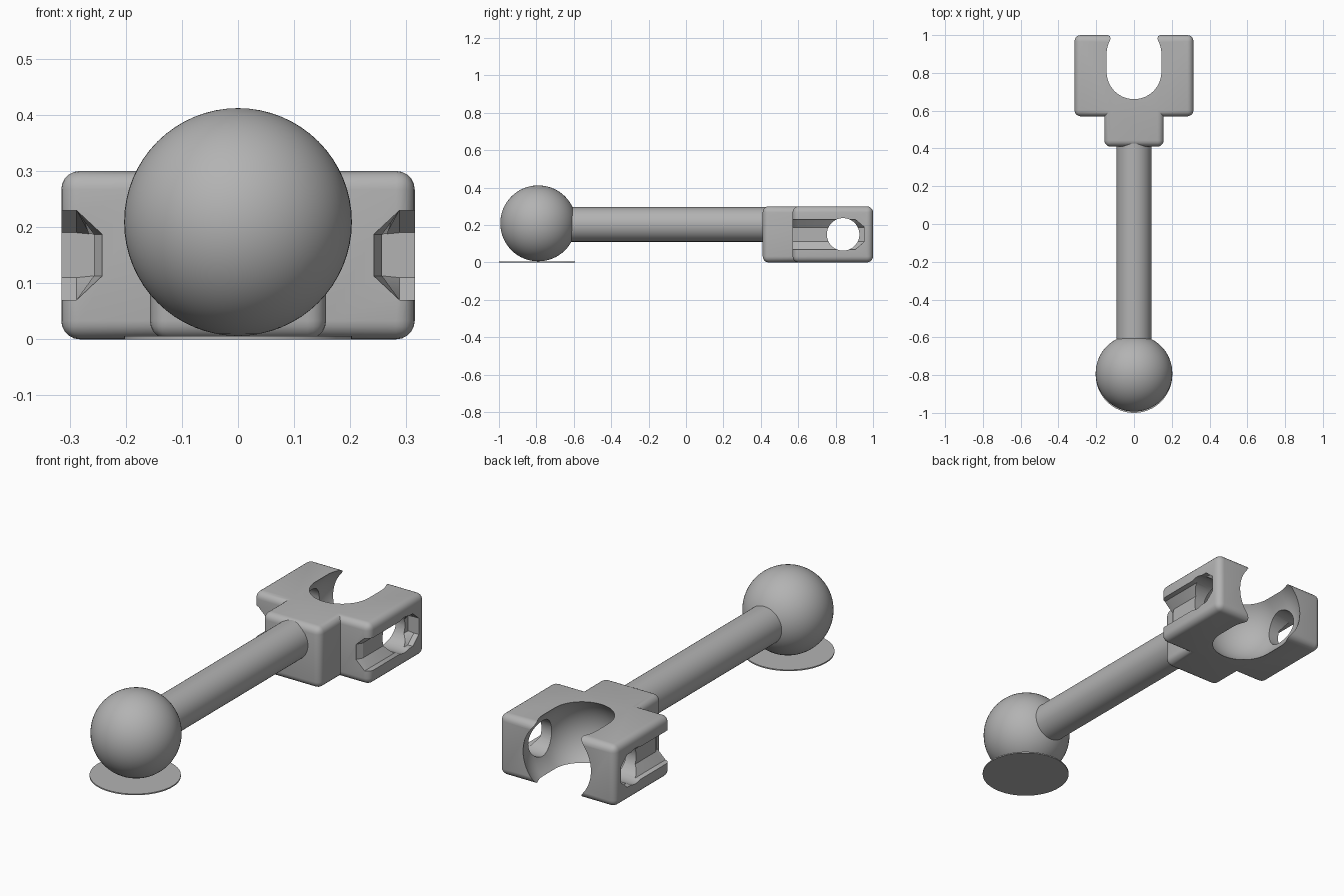
import bpy, bmesh, math
from mathutils import Matrix, Vector

cube = bpy.data.objects.get("Cube")
if cube:
    bpy.data.objects.remove(cube, do_unlink=True)

grey = bpy.data.materials.new("neutral_grey")
grey.use_nodes = True
grey.diffuse_color = (0.45, 0.45, 0.45, 1)
grey.node_tree.nodes["Principled BSDF"].inputs["Base Color"].default_value = grey.diffuse_color


def add_object(name, bm):
    bmesh.ops.recalc_face_normals(bm, faces=bm.faces)
    mesh = bpy.data.meshes.new(name)
    bm.to_mesh(mesh)
    bm.free()
    mesh.materials.append(grey)
    obj = bpy.data.objects.new(name, mesh)
    bpy.context.collection.objects.link(obj)
    return obj


def smooth(obj, degrees=30):
    bpy.ops.object.select_all(action="DESELECT")
    obj.select_set(True)
    bpy.context.view_layer.objects.active = obj
    bpy.ops.object.shade_smooth_by_angle(angle=math.radians(degrees))


def cylinder(name, center, radius, depth, axis, segments=64):
    bm = bmesh.new()
    turn = Vector((0, 0, 1)).rotation_difference(Vector(axis)).to_matrix().to_4x4()
    bmesh.ops.create_cone(bm, cap_ends=True, segments=segments, radius1=radius, radius2=radius,
                          depth=depth, matrix=Matrix.Translation(center) @ turn)
    return add_object(name, bm)


def cut(obj, cutter):
    mod = obj.modifiers.new("cut_" + cutter.name, "BOOLEAN")
    mod.operation = "DIFFERENCE"
    mod.solver = "EXACT"
    mod.object = cutter
    bpy.context.view_layer.objects.active = obj
    bpy.ops.object.modifier_apply(modifier=mod.name)
    bpy.data.objects.remove(cutter, do_unlink=True)


# Ball, with the thin disc below it
bm = bmesh.new()
bmesh.ops.create_uvsphere(bm, u_segments=64, v_segments=32, radius=0.203,
                          matrix=Matrix.Translation((0, -0.79, 0.209)))
smooth(add_object("ball", bm))
smooth(cylinder("base_disc", (0, -0.797, 0.003), 0.203, 0.006, (0, 0, 1)))

# Shaft
smooth(cylinder("shaft", (0, -0.1, 0.203), 0.0925, 1.06, (0, 1, 0)))

# Socket block: T-shaped outline, extruded, outer edges rounded
WIDE, NECK, TOP, STEP = 0.315, 0.157, 0.3, 0.57
half = [(NECK, 0.41), (NECK, STEP), (WIDE, STEP), (WIDE, 1.0)]
outline = half + [(-x, y) for x, y in reversed(half)]
bm = bmesh.new()
face = bm.faces.new([bm.verts.new((x, y, 0)) for x, y in outline])
new = bmesh.ops.extrude_face_region(bm, geom=[face])["geom"]
bmesh.ops.translate(bm, verts=[v for v in new if isinstance(v, bmesh.types.BMVert)], vec=(0, 0, TOP))
bmesh.ops.recalc_face_normals(bm, faces=bm.faces)
bmesh.ops.bevel(bm, geom=[e for e in bm.edges if e.is_convex], offset=0.033, offset_type="OFFSET",
                segments=5, profile=0.5, affect="EDGES", clamp_overlap=True)
block = add_object("socket_block", bm)

# Rounded socket opening towards the back: a sphere stretched along y
bm = bmesh.new()
bmesh.ops.create_uvsphere(bm, u_segments=64, v_segments=32, radius=0.209)
bmesh.ops.rotate(bm, verts=bm.verts, matrix=Matrix.Rotation(math.pi / 2, 3, "X"))
bmesh.ops.bisect_plane(bm, geom=bm.verts[:] + bm.edges[:] + bm.faces[:], plane_co=(0, 0, 0),
                       plane_no=(0, 1, 0), dist=1e-5)
rear = [f for f in bm.faces if f.calc_center_median().y > 0]
parts = bmesh.ops.split(bm, geom=rear)["geom"]
bmesh.ops.translate(bm, verts=[v for v in parts if isinstance(v, bmesh.types.BMVert)], vec=(0, 0.095, 0))
bmesh.ops.bridge_loops(bm, edges=[e for e in bm.edges if e.is_boundary])
bmesh.ops.translate(bm, verts=bm.verts, vec=(0, 0.806, 0.15))
cut(block, add_object("socket_cutter", bm))

# Side grooves: flared at the front, chamfered at the back
for side in (-1, 1):
    bm = bmesh.new()
    rings = []
    for y, floor, h in ((0.5, 0.242, 0.08), (0.575, 0.242, 0.08), (0.6, 0.257, 0.08),
                        (0.905, 0.257, 0.08), (0.952, 0.257, 0.04)):
        pts = [(0.34, -h), (0.288, -h), (floor, -0.037), (floor, 0.037), (0.288, h), (0.34, h)]
        rings.append([bm.verts.new((side * x, y, 0.15 + z)) for x, z in pts])
    for a, b in zip(rings, rings[1:]):
        for i in range(len(a)):
            j = (i + 1) % len(a)
            bm.faces.new((a[i], a[j], b[j], b[i]))
    bm.faces.new(rings[0])
    bm.faces.new(rings[-1])
    cut(block, add_object("groove_cutter", bm))

# Cross hole through both jaws
cut(block, cylinder("hole_cutter", (0, 0.84, 0.15), 0.087, 0.8, (1, 0, 0), 48))
smooth(block)
